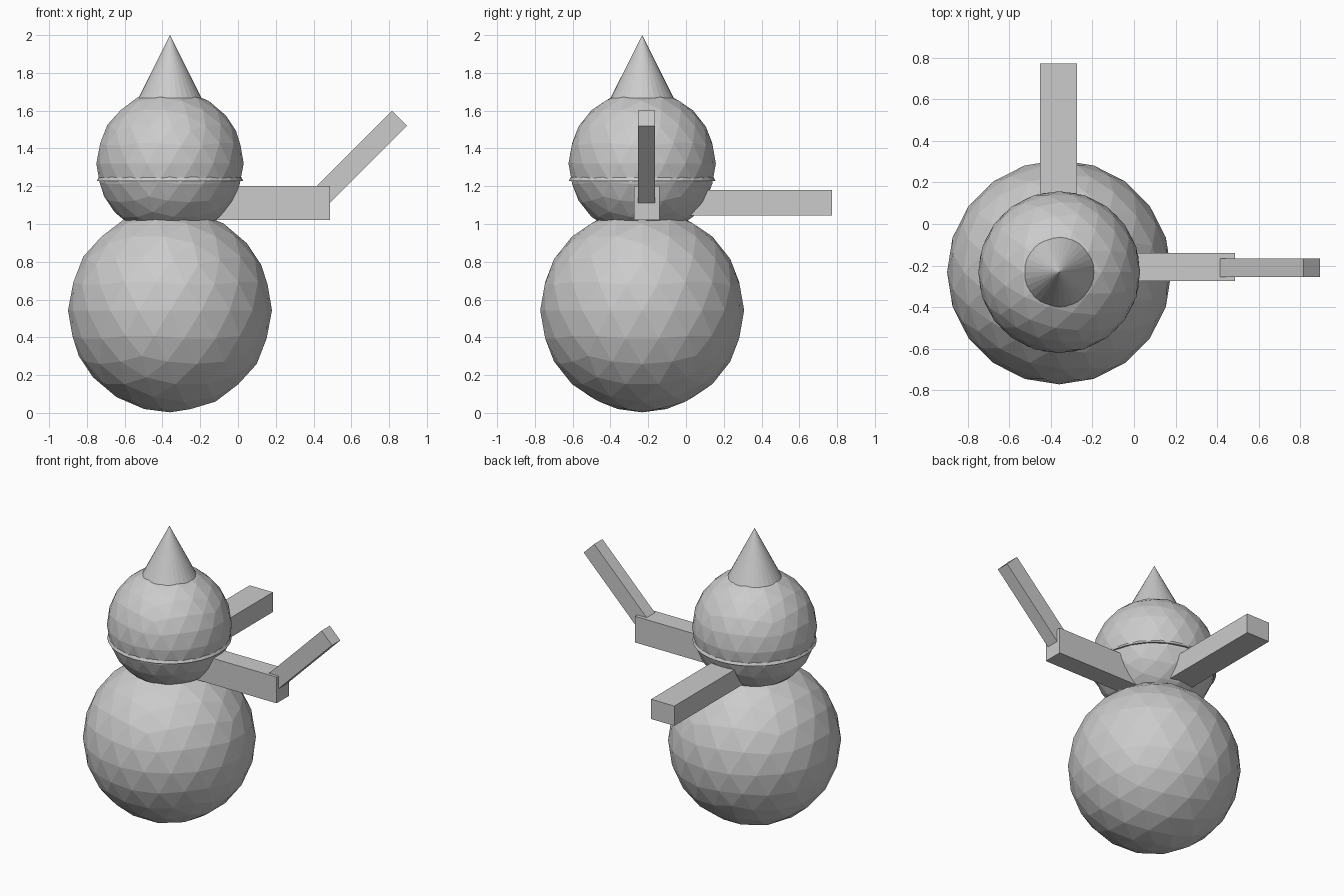
import bpy, math

if "Cube" in bpy.data.objects:
    bpy.data.objects.remove(bpy.data.objects["Cube"])

CX, CY = -0.36, -0.232  # vertical axis of the stacked body

grey = bpy.data.materials.new("light_grey")
grey.diffuse_color = (0.6, 0.6, 0.6, 1)
grey.use_nodes = True
grey.node_tree.nodes["Principled BSDF"].inputs["Base Color"].default_value = grey.diffuse_color


def finish(name):
    ob = bpy.context.object
    ob.name = name
    ob.data.materials.append(grey)
    return ob


def ball(name, z, r):
    bpy.ops.mesh.primitive_ico_sphere_add(subdivisions=3, radius=r, location=(CX, CY, z))
    return finish(name)


def bar(name, loc, size, tilt=0):
    bpy.ops.mesh.primitive_cube_add(size=1, location=loc, rotation=(0, tilt, 0))
    ob = finish(name)
    ob.scale = size
    return ob


# Faceted body and head
ball("body", 0.543, 0.54)
ball("head", 1.32, 0.39)

# Tall hat cone: tip shows above the head, rim shows around it
z0, z1 = 1.228, 2.0
bpy.ops.mesh.primitive_cone_add(vertices=32, radius1=0.388, radius2=0,
                                depth=z1 - z0, location=(CX, CY, (z0 + z1) / 2))
finish("hat")

# Side arm, bent upward at the elbow, and straight back arm
x0, x1 = -0.25, 0.487
bar("side_arm", ((x0 + x1) / 2, -0.208, 1.11), (x1 - x0, 0.135, 0.18))
ax, az, bx, bz = 0.44, 1.145, 0.855, 1.56
bar("forearm", ((ax + bx) / 2, -0.21, (az + bz) / 2),
    (math.hypot(bx - ax, bz - az), 0.09, 0.113), -math.pi / 4)
y0, y1 = -0.12, 0.772
bar("back_arm", (-0.363, (y0 + y1) / 2, 1.113), (0.177, y1 - y0, 0.136))
